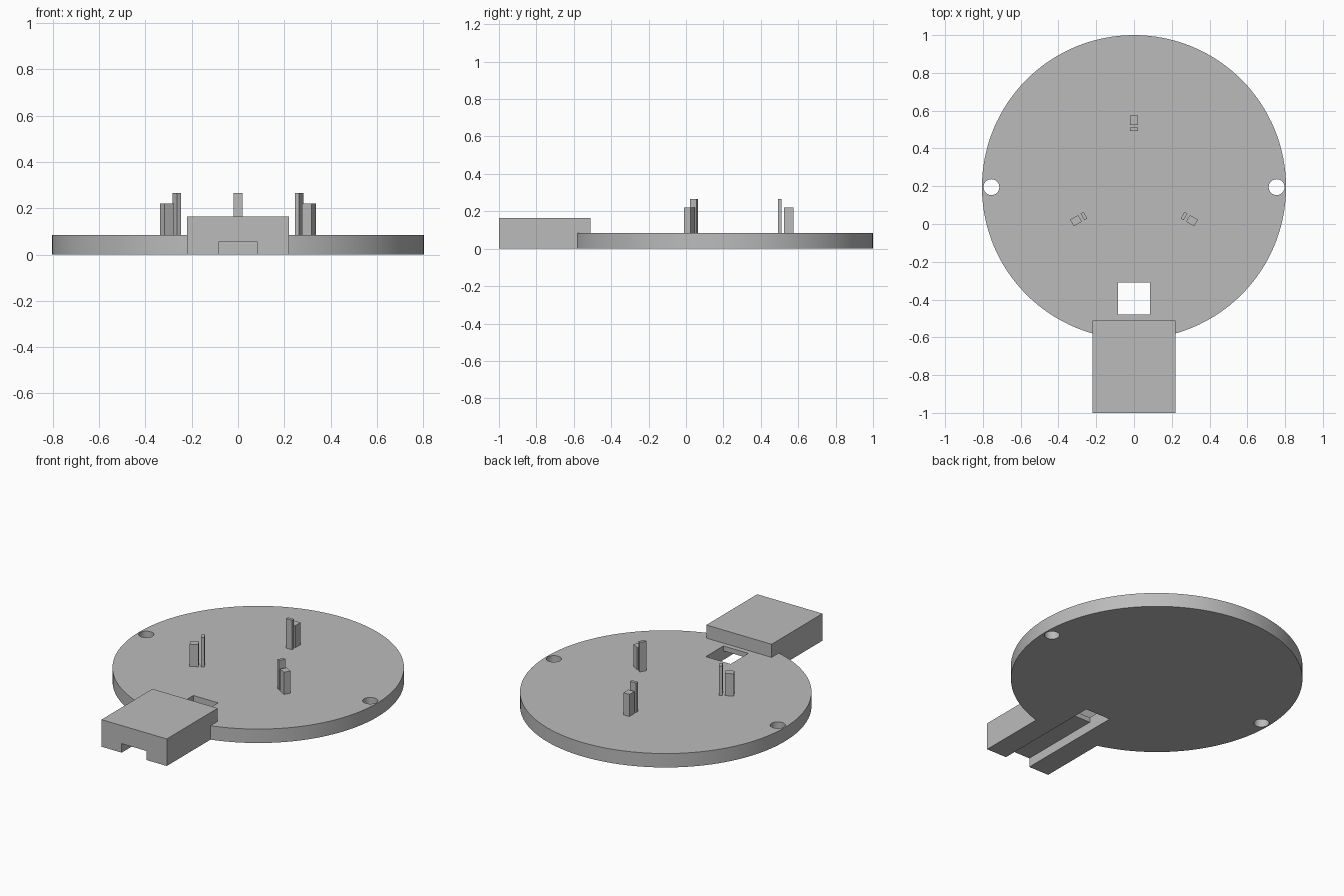
import bpy
from math import radians
from mathutils import Matrix, Vector

if "Cube" in bpy.data.objects:
    bpy.data.objects.remove(bpy.data.objects["Cube"])

grey = bpy.data.materials.new("plain grey")
grey.use_nodes = True
grey.diffuse_color = (0.5, 0.5, 0.5, 1)
grey.node_tree.nodes["Principled BSDF"].inputs["Base Color"].default_value = (0.5, 0.5, 0.5, 1)

CENTRE = Vector((0, 0.195, 0))
RADIUS = 0.805
THICK = 0.085


def box(name, x, y, z):
    """Box from (min, max) pairs, with its geometry in world space."""
    bpy.ops.mesh.primitive_cube_add(size=1)
    ob = bpy.context.object
    ob.name = name
    size = [b - a for a, b in (x, y, z)]
    mid = [(a + b) / 2 for a, b in (x, y, z)]
    ob.data.transform(Matrix.Translation(mid) @ Matrix.Diagonal((*size, 1)))
    ob.data.materials.append(grey)
    return ob


def cylinder(name, x, radius, z0, z1, sides):
    bpy.ops.mesh.primitive_cylinder_add(
        vertices=sides, radius=radius, depth=z1 - z0,
        location=(x, CENTRE.y, (z0 + z1) / 2))
    ob = bpy.context.object
    ob.name = name
    ob.data.materials.append(grey)
    return ob


def combine(target, other, operation):
    mod = target.modifiers.new(operation.lower(), 'BOOLEAN')
    mod.operation, mod.object, mod.solver = operation, other, 'EXACT'
    bpy.context.view_layer.objects.active = target
    bpy.ops.object.modifier_apply(modifier=mod.name)
    bpy.data.objects.remove(other)


# Round base plate with the raised front housing
plate = cylinder("base_plate", 0, RADIUS, 0, THICK, 128)
combine(plate, box("housing", (-0.22, 0.22), (-1, -0.51), (0, 0.165)), 'UNION')

# Cable channel underneath, square opening, and screw holes
combine(plate, box("channel", (-0.084, 0.084), (-1.1, -0.31), (-0.1, 0.055)), 'DIFFERENCE')
combine(plate, box("opening", (-0.084, 0.084), (-0.48, -0.31), (-0.1, 0.12)), 'DIFFERENCE')
for side in (-1, 1):
    combine(plate, cylinder("screw_hole", side * 0.755, 0.042, -0.1, 0.2, 48), 'DIFFERENCE')

bpy.ops.object.select_all(action='DESELECT')
plate.select_set(True)
bpy.context.view_layer.objects.active = plate
bpy.ops.object.shade_smooth_by_angle(angle=radians(30))

# Three pairs of posts: a tall thin clip inside a thicker, lower stop
for name, turn in (("back", 0), ("right", 120), ("left", -120)):
    spin = (Matrix.Translation(CENTRE) @ Matrix.Rotation(radians(turn), 4, 'Z')
            @ Matrix.Translation(-CENTRE))
    clip = box(name + "_clip", (-0.02, 0.02), (0.492, 0.51), (THICK, 0.265))
    stop = box(name + "_stop", (-0.02, 0.02), (0.525, 0.574), (THICK, 0.22))
    for post in (clip, stop):
        post.data.transform(spin)
